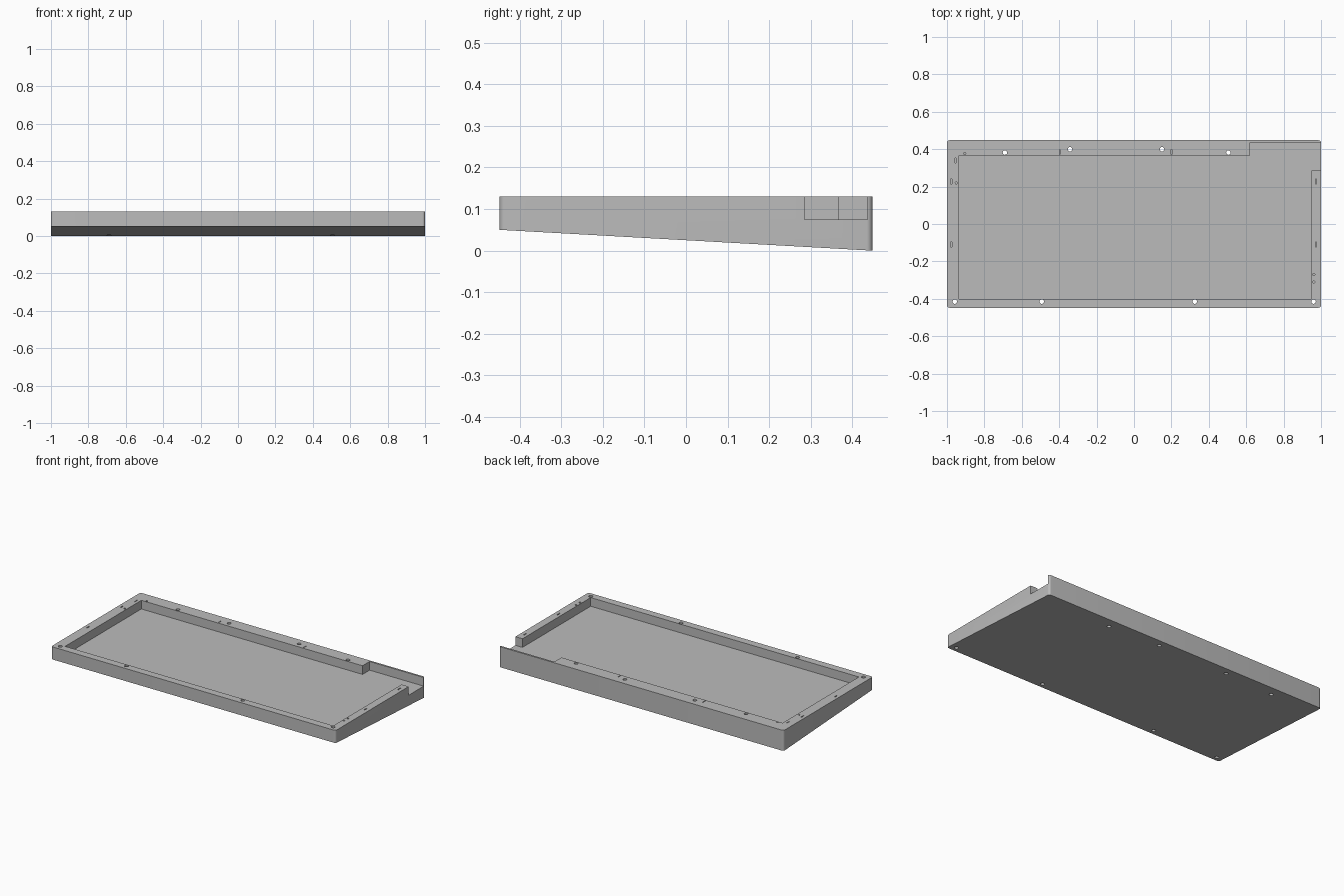
import bpy
import bmesh
import math

old = bpy.data.objects.get("Cube")
if old:
    bpy.data.objects.remove(old, do_unlink=True)

TOP, FLOOR = 0.13, 0.075
HALF_X, HALF_Y = 1.0, 0.448
FRONT_Z = 0.05

grey = bpy.data.materials.new("plain grey")
grey.use_nodes = True
grey.diffuse_color = (0.5, 0.5, 0.5, 1)
grey.node_tree.nodes["Principled BSDF"].inputs["Base Color"].default_value = (0.5, 0.5, 0.5, 1)


def add_prism(bm, outline, low, high):
    """Extrude a flat outline from the low to the high level."""
    face = bm.faces.new([bm.verts.new((x, y, low)) for x, y in outline])
    moved = bmesh.ops.extrude_face_region(bm, geom=[face])["geom"]
    for v in moved:
        if isinstance(v, bmesh.types.BMVert):
            v.co.z = high


def make_object(name, bm):
    bmesh.ops.recalc_face_normals(bm, faces=bm.faces)
    mesh = bpy.data.meshes.new(name)
    bm.to_mesh(mesh)
    bm.free()
    mesh.materials.append(grey)
    obj = bpy.data.objects.new(name, mesh)
    bpy.context.collection.objects.link(obj)
    return obj


def circle(x, y, r, n=16):
    return [(x + r * math.cos(2 * math.pi * i / n), y + r * math.sin(2 * math.pi * i / n))
            for i in range(n)]


def rectangle(x, y, w, d):
    return [(x - w / 2, y - d / 2), (x + w / 2, y - d / 2),
            (x + w / 2, y + d / 2), (x - w / 2, y + d / 2)]


def rounded_outline(hx, hy, r, steps=6):
    pts = []
    for k, (sx, sy) in enumerate([(1, 1), (-1, 1), (-1, -1), (1, -1)]):
        for i in range(steps + 1):
            a = math.pi / 2 * (k + i / steps)
            pts.append((sx * (hx - r) + r * math.cos(a), sy * (hy - r) + r * math.sin(a)))
    return pts


def cut(target, cutter):
    cutter.hide_render = True
    mod = target.modifiers.new(cutter.name, "BOOLEAN")
    mod.operation = "DIFFERENCE"
    mod.solver = "EXACT"
    mod.object = cutter
    bpy.ops.object.modifier_apply(modifier=mod.name)
    bpy.data.objects.remove(cutter, do_unlink=True)


# Wedge-shaped case with rounded corners and a sloping underside
bm = bmesh.new()
add_prism(bm, rounded_outline(HALF_X, HALF_Y, 0.014), 0, TOP)
for v in bm.verts:
    if v.co.z < TOP / 2:
        v.co.z = FRONT_Z * (HALF_Y - v.co.y) / (2 * HALF_Y)
case = make_object("wedge_case", bm)
bpy.context.view_layer.objects.active = case
case.select_set(True)

# Tray recess, opening into the rear corner bay and side notch
bm = bmesh.new()
add_prism(bm, [(-0.935, -0.4), (0.95, -0.4), (0.95, 0.285), (1.1, 0.285),
               (1.1, 0.436), (0.62, 0.436), (0.62, 0.365), (-0.935, 0.365)],
          FLOOR, TOP + 0.1)
cut(case, make_object("tray_cutter", bm))

# Screw holes through the rim
bm = bmesh.new()
holes = [(x, -0.415) for x in (-0.958, -0.493, 0.325, 0.96)]
holes += [(-0.69, 0.382), (0.505, 0.382), (-0.342, 0.4), (0.15, 0.4)]
for x, y in holes:
    add_prism(bm, circle(x, y, 0.012), -0.1, TOP + 0.1)
cut(case, make_object("screw_hole_cutter", bm))

# Small locating slots and pin holes in the rim
bm = bmesh.new()
for x in (-0.977, 0.973):
    for y in (0.228, -0.11):
        add_prism(bm, rectangle(x, y, 0.006, 0.026), TOP - 0.02, TOP + 0.1)
for x, y in [(-0.955, 0.34), (-0.397, 0.385), (0.2, 0.385)]:
    add_prism(bm, rectangle(x, y, 0.005, 0.028), TOP - 0.02, TOP + 0.1)
for x, y in [(-0.95, 0.22), (-0.905, 0.376), (0.962, -0.27), (0.962, -0.31)]:
    add_prism(bm, circle(x, y, 0.006, 10), TOP - 0.02, TOP + 0.1)
cut(case, make_object("slot_cutter", bm))

bpy.ops.object.shade_smooth_by_angle(angle=math.radians(30))
